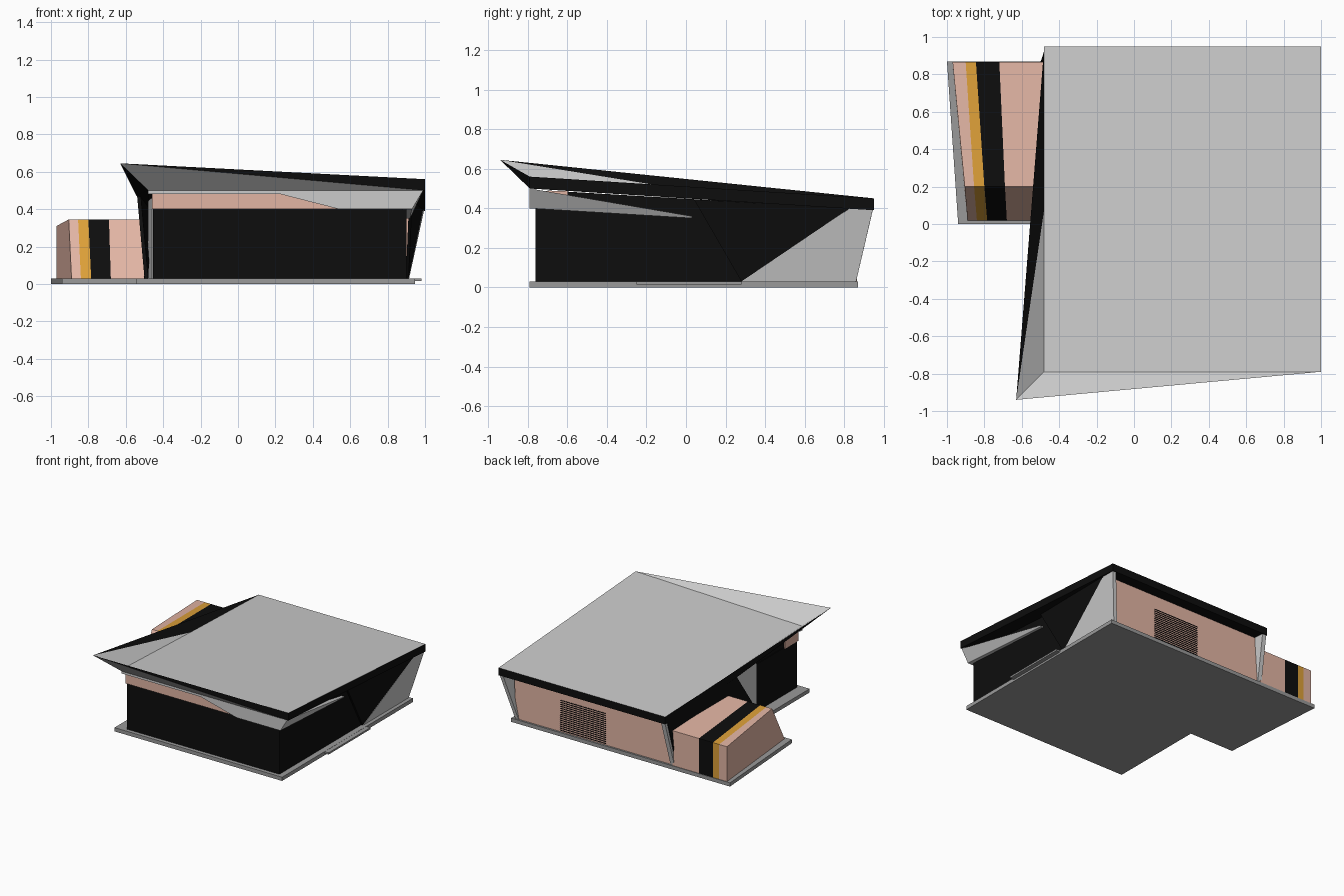
import bpy, bmesh


def material(name, rgb):
    m = bpy.data.materials.new(name)
    m.diffuse_color = (*rgb, 1)
    return m


BLACK = material("black", (0.004, 0.004, 0.004))
PINK = material("clay", (0.76, 0.46, 0.37))
ORANGE = material("ochre", (0.72, 0.35, 0.04))
GREY = material("light_grey", (0.8, 0.8, 0.8))
STONE = material("stone", (0.32, 0.32, 0.32))


def mesh(name, verts, faces, mats, slots=None):
    me = bpy.data.meshes.new(name)
    me.from_pydata(verts, [], faces)
    for m in mats:
        me.materials.append(m)
    for i, s in enumerate(slots or []):
        me.polygons[i].material_index = s
    bm = bmesh.new()
    bm.from_mesh(me)
    bmesh.ops.recalc_face_normals(bm, faces=bm.faces)
    bm.to_mesh(me)
    bm.free()
    ob = bpy.data.objects.new(name, me)
    bpy.context.collection.objects.link(ob)
    return ob


def loft(name, a, b, mat):
    """Closed solid between two matching polygons."""
    n = len(a)
    sides = [(i, (i + 1) % n, (i + 1) % n + n, i + n) for i in range(n)]
    return mesh(name, a + b, [tuple(range(n)), tuple(range(n, 2 * n))] + sides, [mat])


def slab(name, outline, z0, z1, mat):
    return loft(name, [(x, y, z0) for x, y in outline], [(x, y, z1) for x, y in outline], mat)


def box(name, x0, x1, y0, y1, z0, z1, mat):
    return slab(name, [(x0, y0), (x1, y0), (x1, y1), (x0, y1)], z0, z1, mat)


def panel(name, pts, offset, mat):
    """Thin plate: polygon thickened by an offset vector."""
    return loft(name, pts, [tuple(p + o for p, o in zip(v, offset)) for v in pts], mat)


# L-shaped plinth and side doorstep
slab("plinth", [(-0.545, -0.79), (0.945, -0.79), (0.945, 0.87), (-1, 0.87),
                (-0.94, 0), (-0.545, 0)], 0, 0.03, STONE)
box("doorstep", 0.94, 0.98, -0.25, 0.28, 0.015, 0.029, STONE)


# main dark glazed body, top follows the sloping soffit
def body_ring(x):
    return [(x, -0.76, 0.03), (x, 0.83, 0.03), (x, 0.83, 0.394), (x, 0.5, 0.41), (x, -0.76, 0.41)]


loft("glazed_body", body_ring(-0.455), body_ring(0.9), BLACK)
loft("upper_core", [(-0.45, -0.7, 0.4), (0.895, -0.7, 0.4), (0.895, 0.8, 0.39), (-0.45, 0.8, 0.39)],
     [(-0.45, -0.7, 0.49), (0.895, -0.7, 0.49), (0.895, 0.8, 0.4), (-0.45, 0.8, 0.4)], BLACK)
box("front_band", -0.46, 0.9, -0.77, -0.6, 0.4, 0.488, PINK)

# rear wall with louvred door
loft("rear_wall", [(-0.46, 0.82, 0.03), (0.91, 0.82, 0.03), (0.91, 0.855, 0.03), (-0.46, 0.855, 0.03)],
     [(-0.46, 0.82, 0.398), (0.93, 0.82, 0.398), (0.93, 0.855, 0.396), (-0.46, 0.855, 0.396)], PINK)
for i in range(16):
    z = 0.04 + i * 0.016
    box("louvre_%02d" % i, 0.11, 0.52, 0.85, 0.859, z, z + 0.005, BLACK)

# folded roof: sunken deck, raised corner peak, dark fascia and soffit
roof_verts = [(-0.48, 0.95, 0.45), (1, 0.95, 0.45), (1, -0.79, 0.56), (-0.63, -0.94, 0.645),
              (-0.48, -0.79, 0.515), (-0.48, 0.08, 0.48),
              (-0.48, 0.95, 0.39), (1, 0.95, 0.39), (1, -0.79, 0.5), (-0.48, -0.79, 0.5),
              (-0.545, 0.13, 0.475)]
roof_faces = [(4, 2, 1, 0, 5), (3, 2, 4), (3, 4, 5), (3, 8, 9),
              (3, 5, 0), (0, 1, 7, 6), (1, 2, 8, 7), (3, 8, 2),
              (3, 0, 10), (0, 6, 10), (3, 10, 9), (9, 10, 6), (9, 6, 7, 8)]
mesh("roof", roof_verts, roof_faces, [GREY, BLACK], [0] * 4 + [1] * 9)

# front eave trim that widens to the right
panel("front_eave", [(-0.48, -0.79, 0.5), (0.99, -0.79, 0.5), (0.93, -0.79, 0.4),
                     (0.54, -0.79, 0.4), (0.22, -0.79, 0.482), (-0.48, -0.79, 0.482)],
      (0, 0.03, 0), GREY)

# tapering wedge along the right wall
loft("right_eave_wedge", [(0.88, -0.79, 0.4), (0.93, -0.79, 0.4), (0.99, -0.79, 0.5), (0.88, -0.79, 0.5)],
     [(0.88, 0.03, 0.35), (0.92, 0.03, 0.35), (0.925, 0.03, 0.36), (0.88, 0.03, 0.36)], GREY)

# right rear buttress: grey outer plate, dark folded plate in front of it
panel("right_buttress", [(0.915, 0.28, 0.03), (0.915, 0.86, 0.03), (0.995, 0.945, 0.395),
                         (0.99, 0.83, 0.402)], (-0.03, 0, 0), GREY)
panel("right_fold", [(0.912, 0.28, 0.03), (0.99, 0.83, 0.4), (0.93, 0.04, 0.445)],
      (-0.015, 0, 0), BLACK)

# left side: grey wall plate, dark leaning fin, grey rear end
panel("left_wall_plate", [(-0.46, -0.24, 0.03), (-0.48, 0.13, 0.03), (-0.48, 0.13, 0.45),
                          (-0.46, -0.24, 0.46)], (0.02, 0, 0), GREY)
panel("left_fin", [(-0.5, -0.22, 0.03), (-0.51, 0.84, 0.03), (-0.48, 0.92, 0.395),
                   (-0.54, 0.13, 0.478)], (0.02, 0, 0), BLACK)
panel("left_rear_buttress", [(-0.5, 0.82, 0.03), (-0.5, 0.86, 0.03), (-0.475, 0.945, 0.393),
                             (-0.475, 0.85, 0.398)], (0.035, 0, 0), GREY)

# low side wing made of tapering colour bands with a raked front
back = [-0.97, -0.90, -0.845, -0.72, -0.485]
foot = [-0.89, -0.84, -0.785, -0.68, -0.495]
brow = [-0.905, -0.855, -0.80, -0.69, -0.5]


def wing_section(i):
    return [(back[i], 0.865, 0.03), (foot[i], 0.02, 0.03), (brow[i], 0.2, 0.345), (back[i], 0.865, 0.31)]


for i, (name, mat) in enumerate([("outer", PINK), ("ochre", ORANGE), ("dark", BLACK), ("inner", PINK)]):
    loft("wing_band_" + name, wing_section(i), wing_section(i + 1), mat)
